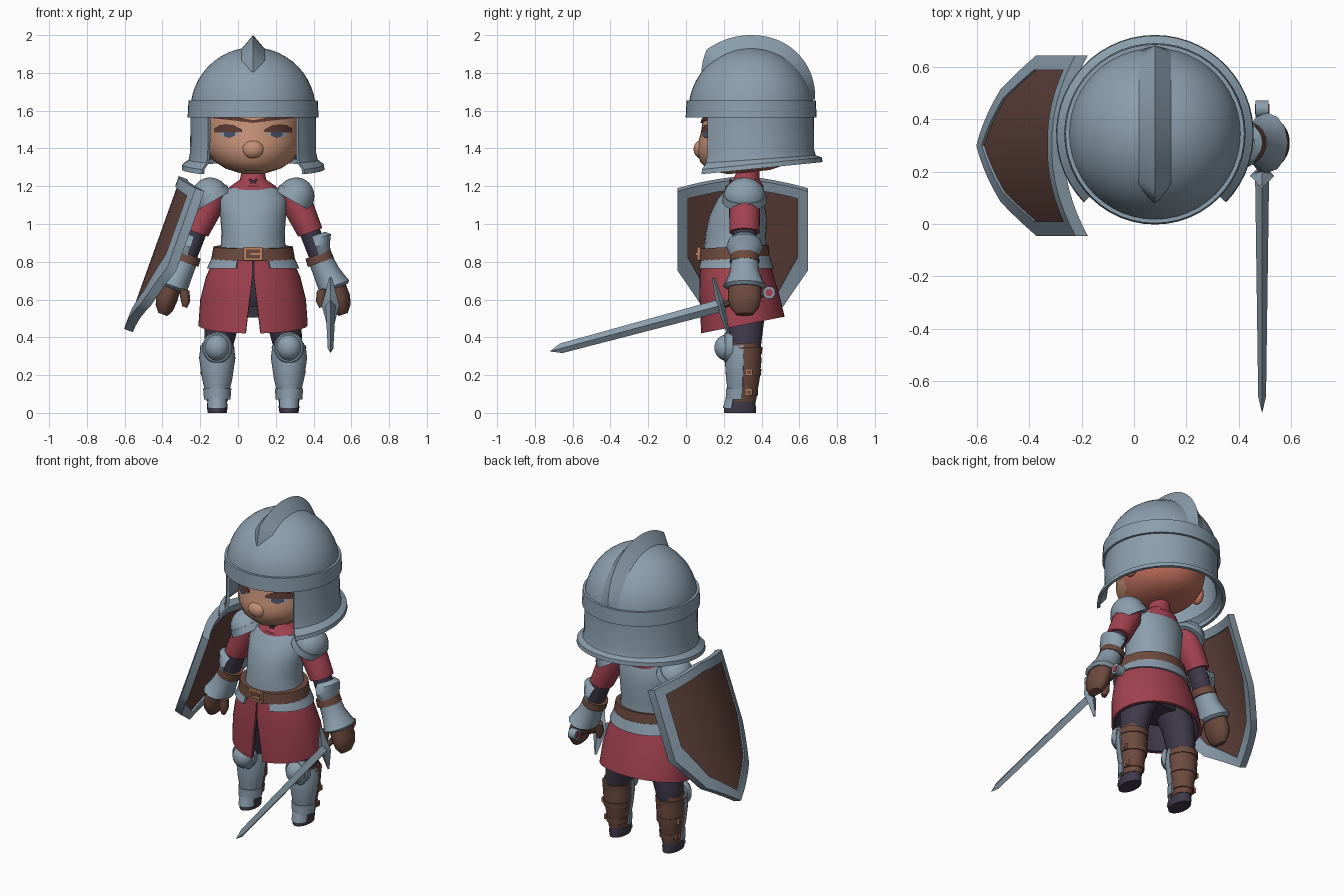
import bpy, bmesh, math
from mathutils import Matrix, Vector

if "Cube" in bpy.data.objects:
    bpy.data.objects.remove(bpy.data.objects["Cube"])

def material(name, rgb):
    m = bpy.data.materials.new(name)
    m.diffuse_color = (*rgb, 1)
    m.use_nodes = True
    m.node_tree.nodes["Principled BSDF"].inputs["Base Color"].default_value = m.diffuse_color
    return m

STEEL = material("steel", (0.26, 0.345, 0.42))
RED = material("red cloth", (0.36, 0.055, 0.08))
BROWN = material("brown leather", (0.15, 0.068, 0.048))
WOOD = material("shield brown", (0.12, 0.056, 0.045))
DARK = material("dark cloth", (0.05, 0.04, 0.068))
SKIN = material("skin", (0.56, 0.28, 0.18))
RUDDY = material("ruddy skin", (0.5, 0.15, 0.1))
COPPER = material("copper", (0.5, 0.23, 0.12))
BROW = material("brow brown", (0.11, 0.042, 0.035))
IRIS = material("iris", (0.06, 0.08, 0.125))

T, RX90 = Matrix.Translation, Matrix.Rotation(math.pi / 2, 4, 'X')
BODY = T((0.08, 0, 0))                       # the body's middle is at x = 0.08
SIDES = (("right", BODY), ("left", BODY @ Matrix.Scale(-1, 4, (1, 0, 0))))

def finish(name, bm, mat, M, angle=35):
    bm.transform(M)
    bmesh.ops.recalc_face_normals(bm, faces=bm.faces)
    me = bpy.data.meshes.new(name)
    bm.to_mesh(me)
    bm.free()
    me.materials.append(mat)
    me.polygons.foreach_set("use_smooth", [True] * len(me.polygons))
    me.set_sharp_from_angle(angle=math.radians(angle))
    ob = bpy.data.objects.new(name, me)
    bpy.context.collection.objects.link(ob)
    return ob

def skin(name, rings, mat, M=BODY, wrap=False, angle=35):
    """Join closed rings of points; cap both ends unless they wrap round."""
    bm = bmesh.new()
    R = [[bm.verts.new(p) for p in r] for r in rings]
    n = len(R[0])
    for a, b in zip(R, R[1:] + ([R[0]] if wrap else [])):
        for i in range(n):
            bm.faces.new((a[i], a[(i + 1) % n], b[(i + 1) % n], b[i]))
    if not wrap:
        bm.faces.new(R[0])
        bm.faces.new(R[-1])
    return finish(name, bm, mat, M, angle)

def loft(name, rings, mat, M=BODY, n=28, thick=0, arc=None, angle=35):
    """Rings are (x, y, z, rx, ry, tilt, gap); angle 0 is the front, 90 is +x.
    With thick it is a shell, over the given arc of degrees or all round."""
    rings = [tuple(r) + (0, 0)[:7 - len(r)] for r in rings]
    a0, a1 = arc or (0, 360)
    def pt(r, t, inset=0):
        x, y, z, rx, ry, tilt, gap = r
        a = math.radians(a0 + gap + (a1 - a0 - 2 * gap) * t)
        dy = -(ry - inset) * math.cos(a)
        return (x + (rx - inset) * math.sin(a), y + dy, z + tilt * dy)
    if not thick:
        return skin(name, [[pt(r, i / n) for i in range(n)] for r in rings], mat, M, angle=angle)
    count = n + 1 if arc else n
    loops = [[pt(r, i / n) for r in rings] + [pt(r, i / n, thick) for r in rings[::-1]]
             for i in range(count)]
    return skin(name, loops, mat, M, wrap=not arc, angle=angle)

def ellipsoid(name, c, r, mat, M=BODY, lo=-88, hi=88, n=24):
    rings = []
    for i in range(13):
        a = math.radians(lo + (hi - lo) * i / 12)
        rings.append((c[0], c[1], c[2] + r[2] * math.sin(a), r[0] * math.cos(a), r[1] * math.cos(a)))
    return loft(name, rings, mat, M, n)

def box(name, c, s, mat, M=BODY):
    sq = ((-1, -1), (1, -1), (1, 1), (-1, 1))
    return skin(name, [[(c[0] + a * s[0] / 2, c[1] + b * s[1] / 2, c[2] + k * s[2] / 2) for a, b in sq]
                       for k in (-1, 1)], mat, M)

# Head: the face is lighter than the underside and back
HEAD = [(0, .335, 1.275, .08, .11, .1), (0, .325, 1.297, .15, .2, .08), (0, .32, 1.335, .21, .245, .03),
        (0, .325, 1.39, .242, .267), (0, .335, 1.44, .252, .268), (0, .35, 1.5, .255, .268),
        (0, .355, 1.58, .255, .265), (0, .35, 1.68, .22, .24)]
head = loft("head", HEAD, SKIN, n=36, angle=60)
head.data.materials.append(RUDDY)
for p in head.data.polygons:
    p.material_index = int(p.center.y > .26)
ellipsoid("nose", (0, .085, 1.395), (.06, .045, .05), SKIN)

def face_y(x, z):
    for a, b in zip(HEAD, HEAD[1:]):
        if a[2] <= z <= b[2]:
            t = (z - a[2]) / (b[2] - a[2])
            cy, rx, ry = (a[k] + (b[k] - a[k]) * t for k in (1, 3, 4))
            return cy - ry * math.sqrt(1 - (x / rx) ** 2)

def decal(name, cols, lift, mat, M):
    """Thin plate on the face from columns (x, low z, high z)."""
    skin(name, [[(x, face_y(x, z) - d, z) for z, d in ((z0, 0), (z1, 0), (z1, lift), (z0, lift))]
                for x, z0, z1 in cols], mat, M)

for side, M in SIDES:
    decal(side + "_eye_white", [(.08, 1.475, 1.5), (.105, 1.462, 1.505), (.13, 1.458, 1.505),
                                (.16, 1.463, 1.505), (.185, 1.48, 1.505)], .004, STEEL, M)
    decal(side + "_iris", [(.095, 1.468, 1.505), (.125, 1.455, 1.505), (.155, 1.465, 1.505)], .006, IRIS, M)
    decal(side + "_eyelid", [(.06, 1.487, 1.5), (.10, 1.485, 1.522), (.14, 1.487, 1.528),
                             (.175, 1.484, 1.524), (.205, 1.485, 1.508)], .008, BROW, M)
    decal(side + "_brow", [(.0, 1.535, 1.55), (.06, 1.543, 1.56), (.12, 1.55, 1.575),
                           (.17, 1.555, 1.575), (.21, 1.56, 1.575)], .008, BROW, M)
    ellipsoid(side + "_ear", (.255, .37, 1.42), (.03, .045, .06), RUDDY, M)

# Helmet
HC = .345
ellipsoid("helmet_dome", (0, HC, 1.6), (.332, .332, .335), STEEL, lo=0, n=48)
loft("helmet_band", [(0, HC, 1.565, .347, .347), (0, HC, 1.655, .342, .342)], STEEL, n=48, thick=.025)
loft("helmet_neck_guard", [(0, HC, 1.59, .332, .332), (0, HC, 1.38, .334, .334, .03), (0, HC, 1.34, .342, .342, .07),
                           (0, HC, 1.315, .375, .375, .1), (0, HC, 1.29, .378, .378, .1)],
     STEEL, n=40, thick=.018, arc=(46, 314))
crest = []
for phi in range(38, 173, 4):
    rise = .065 * min(1, (phi - 38) / 16) * (1 if phi < 105 else math.cos(math.radians((phi - 105) * 1.28)))
    w, R = .066 * min(1, .3 + (phi - 38) / 22), .335 + rise
    c, s = -math.cos(math.radians(phi)), math.sin(math.radians(phi))
    crest.append([(x, HC + c * r, 1.6 + s * r) for x, r in ((-w, .323), (0, R), (w, .323), (0, .3))])
skin("helmet_crest", crest, STEEL)

# Torso
loft("collar", [(0, .30, 1.14, .17, .1), (0, .31, 1.2, .12, .1), (0, .32, 1.235, .07, .07), (0, .33, 1.28, .06, .06)], RED)
for a in (-35, 35):
    box("collar_lace", (0, 0, 0), (.05, .012, .01), DARK,
        BODY @ T((0, .235, 1.222)) @ Matrix.Rotation(math.radians(a), 4, 'Y'))
loft("breastplate", [(0, .26, .82, .19, .17), (0, .26, .9, .17, .163), (0, .265, .96, .168, .16), (0, .275, 1.05, .175, .15),
                     (0, .29, 1.13, .18, .125), (0, .305, 1.19, .14, .09)], STEEL)
loft("belt", [(0, .255, .815, .222, .188, .06), (0, .255, .88, .21, .182, .06)], BROWN, thick=.05)
box("belt_buckle", (0, .067, .842), (.10, .02, .07), COPPER)
box("buckle_opening", (0, .066, .842), (.075, .024, .047), BROWN)
box("buckle_pin", (.015, .062, .842), (.06, .022, .01), COPPER)
loft("waist_plates", [(0, .26, .83, .215, .185), (0, .26, .765, .245, .205)], STEEL, thick=.015, arc=(22, 338))
SKIRT = [(.26, .82, .205, .178, 0, 1), (.268, .72, .25, .197, 0, 1), (.285, .60, .28, .213, .05, 4),
         (.30, .465, .29, .222, .2, 8)]
for name, inset, mat in (("skirt", 0, RED), ("skirt_lining", .01, DARK)):
    loft(name, [(0, y, z, rx - inset, ry - inset, tilt, gap) for y, z, rx, ry, tilt, gap in SKIRT],
         mat, n=40, thick=.011, arc=(0, 360))
loft("hips", [(0, .28, .56, .16, .12), (0, .27, .64, .2, .15), (0, .26, .8, .18, .15)], DARK)

for side, M in SIDES:
    # Arms, built along a slanted axis
    A = M @ T((.23, .31, 1.16)) @ Matrix.Rotation(math.radians(-19.5), 4, 'Y')
    loft(side + "_sleeve", [(-.02, 0, .03, .06, .07), (-.015, 0, -.05, .082, .082), (0, 0, -.217, .068, .08)], RED, A)
    loft(side + "_under_sleeve", [(0, 0, -.2, .056, .062), (0, 0, -.37, .05, .06)], DARK, A)
    P = M @ T((.222, .31, 1.14)) @ Matrix.Rotation(math.radians(30), 4, 'Y')
    ellipsoid(side + "_pauldron", (0, 0, 0), (.1, .112, .108), STEEL, P, lo=-5)
    loft(side + "_pauldron_rim", [(0, 0, .02, .103, .114), (0, 0, -.022, .108, .12)], STEEL, P, thick=.025)
    loft(side + "_elbow_guard", [(0, 0, -.24, .075, .06), (0, 0, -.262, .1, .085), (0, 0, -.3, .082, .098),
                                 (0, 0, -.35, .066, .075)], STEEL, A, n=16, thick=.012, arc=(0, 180))
    loft(side + "_wrist_strap", [(0, 0, -.34, .07, .076), (0, 0, -.385, .073, .079)], BROWN, A)
    loft(side + "_gauntlet", [(.005, 0, -.38, .066, .073), (.01, 0, -.44, .07, .078), (.02, 0, -.5, .08, .1),
                              (.025, 0, -.525, .085, .115), (.025, 0, -.54, .07, .095)], STEEL, A, n=12)
    loft(side + "_mitten", [(.03, 0, -.52, .055, .085), (.03, 0, -.6, .058, .088), (.025, 0, -.65, .048, .075),
                            (.02, 0, -.685, .025, .045)], BROWN, A)
    loft(side + "_thumb", [(-.04, -.045, -.52, .03, .035), (-.065, -.055, -.57, .028, .032),
                           (-.075, -.055, -.61, .014, .016)], BROWN, A, n=12)

    # Legs
    loft(side + "_thigh", [(.1, .3, .64, .1, .12), (.16, .31, .5, .095, .105), (.185, .31, .34, .075, .085)], DARK, M)
    loft(side + "_calf_leather", [(.19, .31, .37, .08, .08), (.19, .31, .28, .088, .09), (.19, .305, .18, .074, .085),
                                  (.19, .295, .06, .055, .075)], BROWN, M)
    loft(side + "_greave", [(.19, .305, .36, .088, .09), (.19, .305, .29, .096, .1), (.19, .3, .18, .08, .088),
                            (.19, .3, .12, .066, .08)], STEEL, M, n=16, thick=.015, arc=(-90, 90))
    loft(side + "_ankle_plate", [(.19, .3, .13, .075, .088), (.19, .295, .07, .07, .085)],
         STEEL, M, n=16, thick=.02, arc=(-90, 90))
    for z, r in ((.33, .089), (.215, .083), (.11, .066)):
        loft(side + "_calf_strap", [(.19, .31, z - .018, r, r + .004), (.19, .31, z + .018, r + .003, r + .006)],
             BROWN, M, n=16, thick=.02, arc=(70 if z > .3 else 88, 275))
        if z < .3:
            box(side + "_calf_buckle", (.19 + r - .003, .335, z), (.012, .035, .032), COPPER, M)
            box(side + "_calf_buckle_opening", (.19 + r - .002, .335, z), (.014, .022, .018), BROWN, M)
    K = M @ T((.19, .218, .345)) @ RX90
    loft(side + "_knee_rim", [(0, 0, -.03, .075, .08), (0, 0, .005, .08, .083), (0, 0, .015, .072, .076)], STEEL, K)
    ellipsoid(side + "_knee_cap", (0, 0, 0), (.066, .07, .068), STEEL, K, lo=0)
    loft(side + "_shoe", [(.19, .285, 0, .05, .085), (.19, .285, .03, .055, .085), (.19, .295, .08, .05, .07)], DARK, M)
    loft(side + "_toe_plate", [(.19, .285, .025, .06, .09), (.19, .29, .08, .057, .08)],
         STEEL, M, n=12, thick=.012, arc=(-60, 60))

# Sword, built along its own z from the pommel to the tip
S = T((.49, .44, .637)) @ Matrix.Rotation(math.radians(105), 4, 'X')
loft("sword_blade", [(0, 0, .25, .027, .034), (0, 0, 1.14, .015, .026), (0, 0, 1.2, .001, .001)], STEEL, S, n=4)
loft("sword_guard", [(0, 0, -.152, .008, .008), (0, 0, -.04, .036, .018), (0, 0, 0, .047, .026), (0, 0, .04, .036, .018),
                     (0, 0, .152, .008, .008)], STEEL, S @ T((0, 0, .265)) @ RX90, n=4)
loft("sword_grip", [(0, 0, .01, .016, .016), (0, 0, .26, .018, .018)], BROWN, S, n=10)
P = S @ Matrix.Rotation(math.pi / 2, 4, 'Y')
loft("sword_pommel", [(0, 0, -.025, .033, .033), (0, 0, .025, .033, .033)], STEEL, P, n=16)
loft("pommel_inlay", [(0, 0, -.028, .02, .02), (0, 0, .028, .02, .02)], RED, P, n=16)

# Shield, a bowed board leaning outward from the left arm, with a raised rim
DOWN, OUT = Vector((-.337, 0, -.941)), Vector((-.941, 0, .337))

def shield_columns(half_width, margin, half_thick):
    """Columns of four points: top back, top front, bottom front, bottom back."""
    cols = []
    for j in range(-8, 9):
        t, u = abs(j) / 8, half_width * j / 8
        top = .03 * t + margin
        low = (.86 - .16 * t / .625 if t < .625 else .70 - .224 * (t - .625) / .375) - margin * 1.2
        mid = Vector((-.29, .3 + u, 1.245)) - OUT * .106 * (u / .345) ** 2
        cols.append([mid + DOWN * v + OUT * k for v, k in
                     ((top, -half_thick), (top, half_thick), (low, half_thick), (low, -half_thick))])
    return cols

skin("shield_panel", shield_columns(.30, .045, .015), WOOD, Matrix())
outer, inner = shield_columns(.345, 0, .025), shield_columns(.29, .052, .025)
rim = [[o[0], o[1], i[1], i[0]] for o, i in zip(outer, inner)]
rim += [[o[3], o[2], i[2], i[3]] for o, i in zip(outer[::-1], inner[::-1])]
skin("shield_rim", rim, STEEL, Matrix(), wrap=True)
